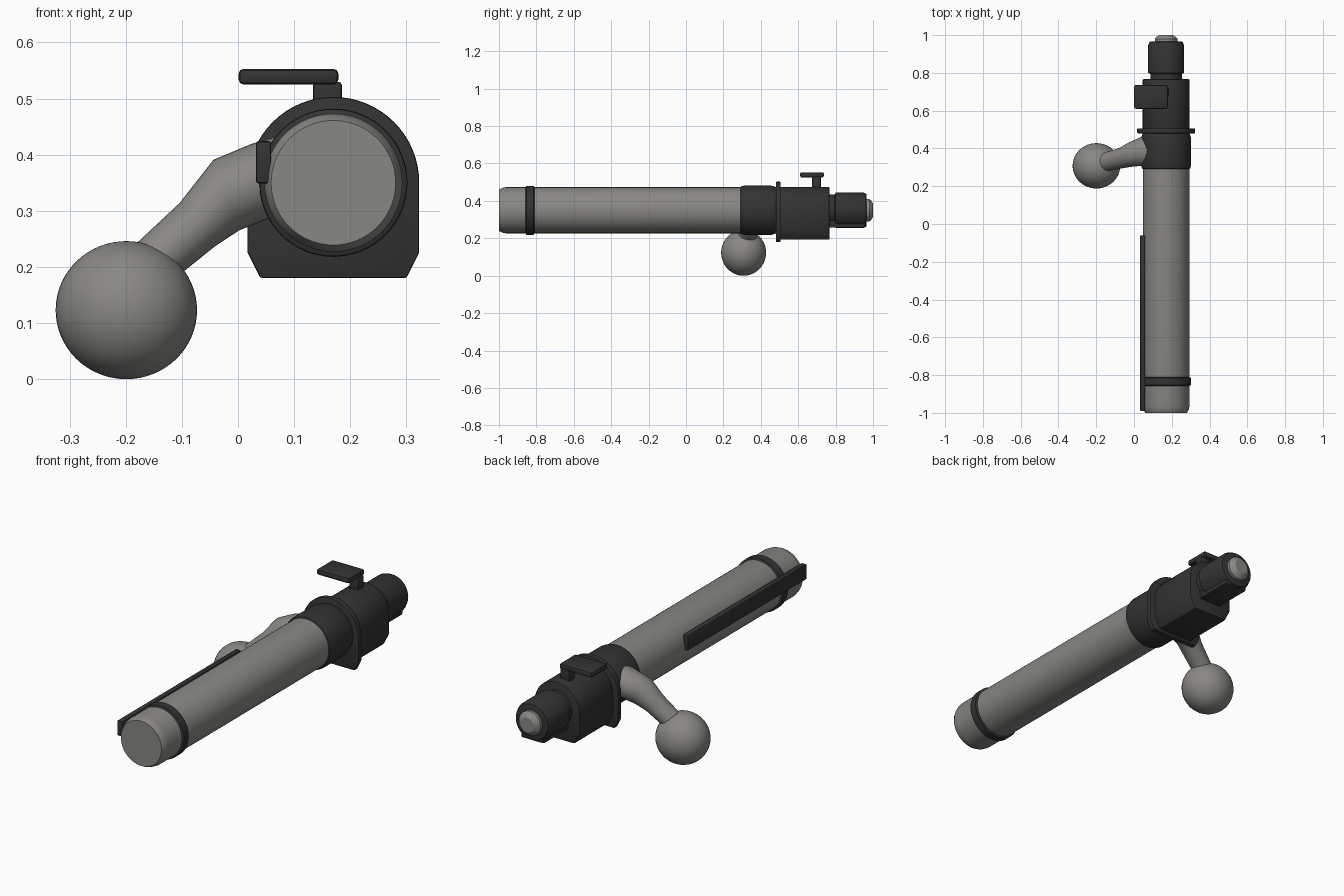
import bpy, bmesh, math
from mathutils import Vector

if "Cube" in bpy.data.objects:
    bpy.data.objects.remove(bpy.data.objects["Cube"])

CX, CZ = 0.17, 0.35   # bolt axis runs along y through this point


def material(name, col):
    m = bpy.data.materials.new(name)
    m.diffuse_color = (*col, 1)
    m.use_nodes = True
    m.node_tree.nodes["Principled BSDF"].inputs["Base Color"].default_value = m.diffuse_color
    return m


STEEL = material("warm grey steel", (0.255, 0.245, 0.225))
BLACK = material("blackened steel", (0.033, 0.033, 0.034))


def finish(name, bm, mat, bevel=0.0):
    bmesh.ops.recalc_face_normals(bm, faces=bm.faces)
    me = bpy.data.meshes.new(name)
    bm.to_mesh(me)
    bm.free()
    ob = bpy.data.objects.new(name, me)
    bpy.context.collection.objects.link(ob)
    me.materials.append(mat)
    bpy.ops.object.select_all(action='DESELECT')
    bpy.context.view_layer.objects.active = ob
    ob.select_set(True)
    if bevel:
        b = ob.modifiers.new("bevel", 'BEVEL')
        b.width, b.segments, b.limit_method = bevel, 2, 'ANGLE'
        b.angle_limit = math.radians(40)
        bpy.ops.object.modifier_apply(modifier="bevel")
    bpy.ops.object.shade_smooth_by_angle(angle=math.radians(32))
    return ob


def skin(name, rings, mat, bevel=0.0):
    """Join rings of points into a closed tube."""
    bm = bmesh.new()
    vs = [[bm.verts.new(p) for p in r] for r in rings]
    n = len(vs[0])
    for a, b in zip(vs, vs[1:]):
        for i in range(n):
            j = (i + 1) % n
            bm.faces.new((a[i], a[j], b[j], b[i]))
    bm.faces.new(vs[0])
    bm.faces.new(vs[-1])
    return finish(name, bm, mat, bevel)


def lathe(name, prof, mat, n=64):
    """Revolve (y, radius) pairs around the bolt axis."""
    rings = [[(CX + r * math.cos(2 * math.pi * i / n), y,
               CZ + r * math.sin(2 * math.pi * i / n)) for i in range(n)]
             for y, r in prof]
    return skin(name, rings, mat)


def box(name, lo, hi, mat, bevel):
    bm = bmesh.new()
    bmesh.ops.create_cube(bm, size=1)
    for v in bm.verts:
        v.co = Vector([(lo[k] + hi[k]) / 2 + v.co[k] * (hi[k] - lo[k]) for k in range(3)])
    return finish(name, bm, mat, bevel)


def arch(name, r, bottom, cut, y0, y1, mat, bevel):
    """Round-topped plate with straight sides and clipped lower corners."""
    pts = [(CX + r * math.cos(math.pi * i / 32), CZ + r * math.sin(math.pi * i / 32))
           for i in range(33)]
    pts += [(CX - r, bottom + 2 * cut), (CX - r + cut, bottom),
            (CX + r - cut, bottom), (CX + r, bottom + 2 * cut)]
    return skin(name, [[(x, y, z) for x, z in pts] for y in (y0, y1)], mat, bevel)


# bolt tube and its dark rings
lathe("bolt_body", [(-1, 0.111), (-0.985, 0.119), (-0.965, 0.123), (0.33, 0.123)], STEEL)
lathe("extractor_band", [(-0.858, 0.122), (-0.853, 0.131), (-0.815, 0.131), (-0.81, 0.122)], BLACK)
lathe("handle_collar", [(0.29, 0.122), (0.295, 0.128), (0.31, 0.132), (0.455, 0.132),
                        (0.472, 0.127), (0.49, 0.12)], BLACK)
box("extractor", (0.032, -0.99, 0.349), (0.059, -0.06, 0.424), BLACK, 0.004)

# rear shroud
arch("shroud_flange", 0.153, 0.18, 0.023, 0.48, 0.506, BLACK, 0.004)
arch("shroud_body", 0.124, 0.193, 0.03, 0.50, 0.767, BLACK, 0.006)

# cocking piece with lug and firing pin tip
lathe("cocking_piece", [(0.75, 0.083), (0.795, 0.083), (0.80, 0.096), (0.945, 0.096),
                        (0.963, 0.088), (0.966, 0.08)], BLACK)
box("cocking_lug", (CX - 0.062, 0.75, 0.257), (CX + 0.062, 0.958, 0.34), BLACK, 0.006)
lathe("pin_tip", [(0.95, 0.06), (0.98, 0.06), (0.99, 0.052), (1.0, 0.036)], STEEL)

# safety lever
box("safety_stem", (0.134, 0.675, 0.46), (0.185, 0.722, 0.53), BLACK, 0.006)
box("safety_flag", (0.001, 0.61, 0.525), (0.179, 0.737, 0.553), BLACK, 0.009)

# bent handle: centre, radius in the xz plane, radius along y, section direction
path = [((0.09, 0.385, 0.368), 0.068, 0.078, (-0.25, 0.97)),
        ((0.04, 0.385, 0.353), 0.068, 0.077, (-0.25, 0.97)),
        ((-0.021, 0.368, 0.328), 0.067, 0.066, (-0.34, 0.94)),
        ((-0.073, 0.348, 0.275), 0.050, 0.055, (-0.62, 0.78)),
        ((-0.15, 0.328, 0.208), 0.046, 0.05, (-0.65, 0.76))]
N = 32
rings = []
for (x, y, z), a, b, (dx, dz) in path:
    ring = []
    for i in range(N):
        t = 2 * math.pi * i / N
        ring.append((x + a * dx * math.cos(t), y + b * math.sin(t), z + a * dz * math.cos(t)))
    rings.append(ring)
skin("bolt_handle", rings, STEEL)

# ball knob
bm = bmesh.new()
bmesh.ops.create_uvsphere(bm, u_segments=48, v_segments=32, radius=1)
for v in bm.verts:
    v.co = Vector((-0.199 + 0.126 * v.co.x, 0.308 + 0.12 * v.co.y, 0.123 + 0.123 * v.co.z))
finish("handle_knob", bm, STEEL)
